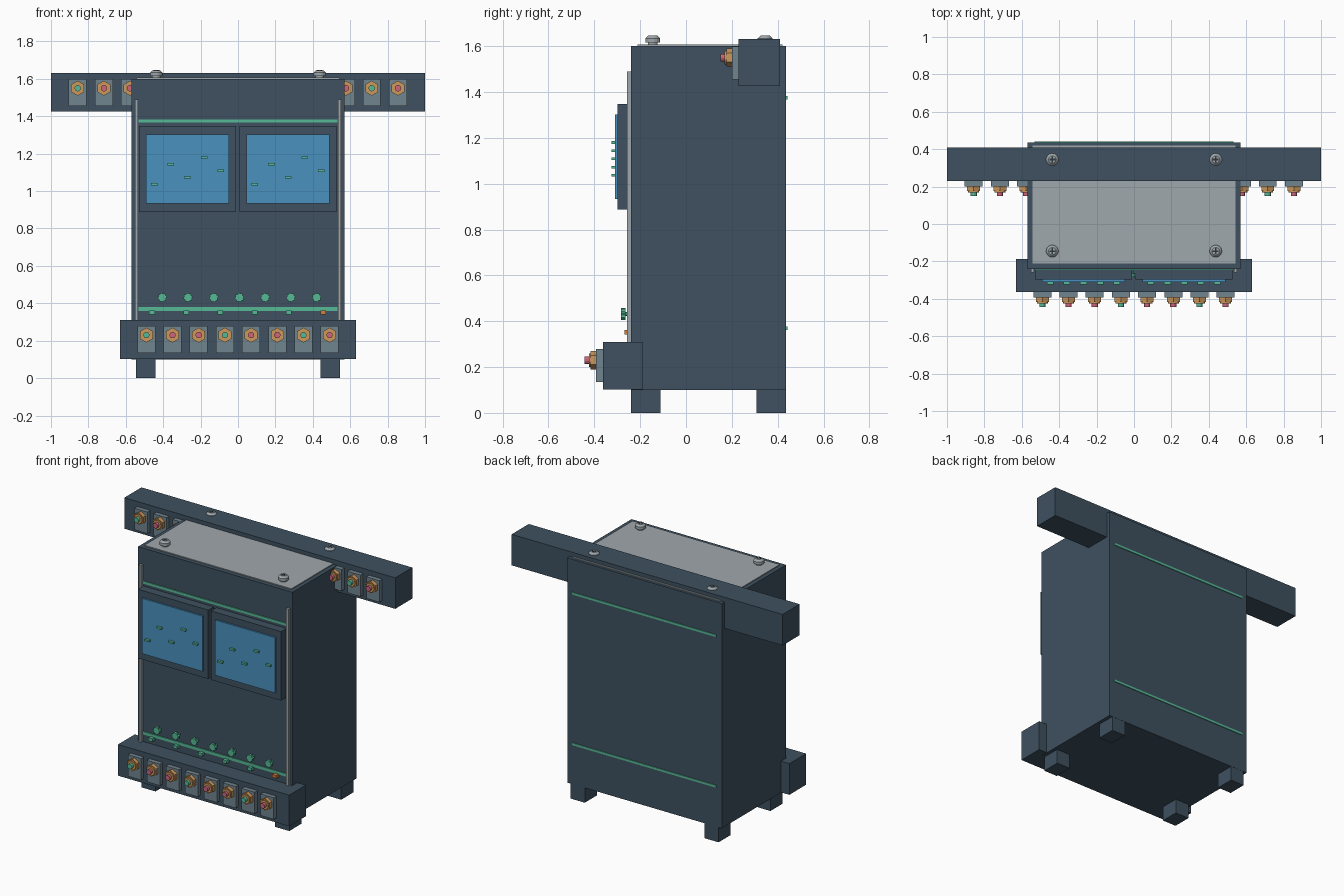
import bpy, bmesh, math
from mathutils import Matrix, Vector

old = bpy.data.objects.get("Cube")
if old:
    bpy.data.objects.remove(old, do_unlink=True)


def material(name, r, g, b):
    lin = [((c / 255 + 0.055) / 1.055) ** 2.4 for c in (r, g, b)] + [1]
    m = bpy.data.materials.new(name)
    m.diffuse_color = lin
    m.use_nodes = True
    m.node_tree.nodes["Principled BSDF"].inputs["Base Color"].default_value = lin
    return m


STEEL = material("dark blue steel", 62, 81, 96)
LID = material("pale grey metal", 160, 168, 172)
PLATE = material("slate grey", 113, 133, 143)
BLUE = material("screen blue", 74, 145, 190)
GREEN = material("mint green", 86, 184, 150)
COPPER = material("copper", 205, 152, 92)
PINK = material("rose", 204, 102, 122)
ORANGE = material("orange", 214, 125, 60)
DARK = material("recess dark", 45, 55, 63)


def finish(name, bm, mat):
    bmesh.ops.recalc_face_normals(bm, faces=bm.faces)
    me = bpy.data.meshes.new(name)
    bm.to_mesh(me)
    bm.free()
    me.materials.append(mat)
    ob = bpy.data.objects.new(name, me)
    bpy.context.collection.objects.link(ob)
    return ob


def box(name, mat, x, y, z):
    """Box from (low, high) pairs on each axis."""
    bm = bmesh.new()
    bmesh.ops.create_cube(bm, size=1)
    for v in bm.verts:
        v.co = Vector([(lo + hi) / 2 + c * (hi - lo)
                       for c, (lo, hi) in zip(v.co, (x, y, z))])
    return finish(name, bm, mat)


def span(centre, size):
    return (centre - size / 2, centre + size / 2)


def turned(name, mat, at, rings, sides, along_y=True, cog=1.0):
    """Stacked rings (distance, radius), pointing to -y or up; cog notches the rim."""
    bm = bmesh.new()
    loops = []
    for d, r in rings:
        loop = []
        for i in range(sides):
            a = math.tau * (i + 0.5) / sides
            k = r * (cog if i % 2 else 1)
            loop.append(bm.verts.new((k * math.cos(a), k * math.sin(a), d)))
        loops.append(loop)
    for a, b in zip(loops, loops[1:]):
        for i in range(sides):
            j = (i + 1) % sides
            bm.faces.new((a[i], a[j], b[j], b[i]))
    bm.faces.new(loops[0])
    bm.faces.new(loops[-1])
    turn = Matrix.Rotation(math.pi / 2, 4, 'X') if along_y else Matrix()
    bm.transform(Matrix.Translation(at) @ turn)
    return finish(name, bm, mat)


# Cabinet, lid and feet
box("cabinet", STEEL, (-0.57, 0.57), (-0.24, 0.437), (0.1, 1.6))
box("lid", LID, (-0.543, 0.543), (-0.212, 0.42), (1.59, 1.606))
for x in (-0.494, 0.494):
    for y in (-0.175, 0.372):
        box("foot", STEEL, span(x, 0.104), span(y, 0.128), (0, 0.11))

# Terminal rails
box("front_rail", STEEL, (-0.632, 0.632), (-0.363, -0.187), (0.102, 0.31))
box("rear_rail", STEEL, (-1, 1), (0.23, 0.41), (1.425, 1.632))


def terminal(x, y, z, pin):
    """Mounting plate, hex nut, collar and coloured pin."""
    box("terminal_plate", PLATE, span(x, 0.096), (y - 0.029, y + 0.01), span(z, 0.144))
    at = (x, y, z + 0.024)
    turned("terminal_nut", COPPER, at, [(0.02, 0.04), (0.053, 0.04)], 6)
    turned("terminal_collar", COPPER, at, [(0.05, 0.03), (0.061, 0.03)], 16)
    turned("terminal_pin", pin, at, [(0.055, 0.017), (0.08, 0.017)], 12)


for i in range(8):
    terminal(-0.49 + 0.14 * i, -0.363, 0.206, PINK if i % 3 else GREEN)
for x, pin in ((-0.857, GREEN), (-0.717, PINK), (-0.577, PINK),
               (0.577, PINK), (0.715, GREEN), (0.855, PINK)):
    terminal(x, 0.23, 1.526, pin)

# Top bolts with cross recesses
for x in (-0.437, 0.437):
    for y in (-0.145, 0.345):
        turned("bolt", LID, (x, y, 1.6),
               [(0, 0.022), (0.016, 0.022), (0.016, 0.033), (0.034, 0.033), (0.046, 0.02)],
               16, along_y=False)
        for w, h in ((0.032, 0.009), (0.009, 0.032)):
            box("bolt_recess", DARK, span(x, w), span(y, h), (1.643, 1.647))

# Corner trim rods
for x in (-0.543, 0.543):
    box("trim_rod", LID, span(x, 0.018), (-0.258, -0.235), (0.3, 1.49))

# Display units with trace marks
marks = ((-0.178, 1.037), (-0.089, 1.143), (0, 1.072), (0.089, 1.179), (0.178, 1.109))
for x in (-0.27, 0.268):
    box("display_frame", STEEL, span(x, 0.518), (-0.298, -0.235), (0.888, 1.348))
    box("display_screen", BLUE, span(x, 0.445), (-0.309, -0.29), (0.933, 1.302))
    for dx, z in marks:
        box("display_mark", GREEN, span(x + dx, 0.035), (-0.324, -0.3), span(z, 0.012))

# Accent stripes, front and back
for z, h in ((1.375, 0.017), (0.37, 0.02)):
    box("front_stripe", GREEN, (-0.532, 0.532), (-0.246, -0.235), span(z, h))
    box("rear_stripe", GREEN, (-0.532, 0.532), (0.43, 0.442), span(z, 0.015))

# Knob row and indicator lights
for i in range(7):
    at = (-0.405 + 0.1375 * i, -0.24, 0.431)
    turned("knob_stem", GREEN, at, [(-0.005, 0.01), (0.03, 0.01)], 8)
    turned("knob", GREEN, at, [(0.025, 0.026), (0.044, 0.026)], 16, cog=0.8)
for i in range(6):
    box("indicator", ORANGE if i == 5 else GREEN, span(-0.46 + 0.183 * i, 0.03),
        (-0.268, -0.235), span(0.351, 0.02))
